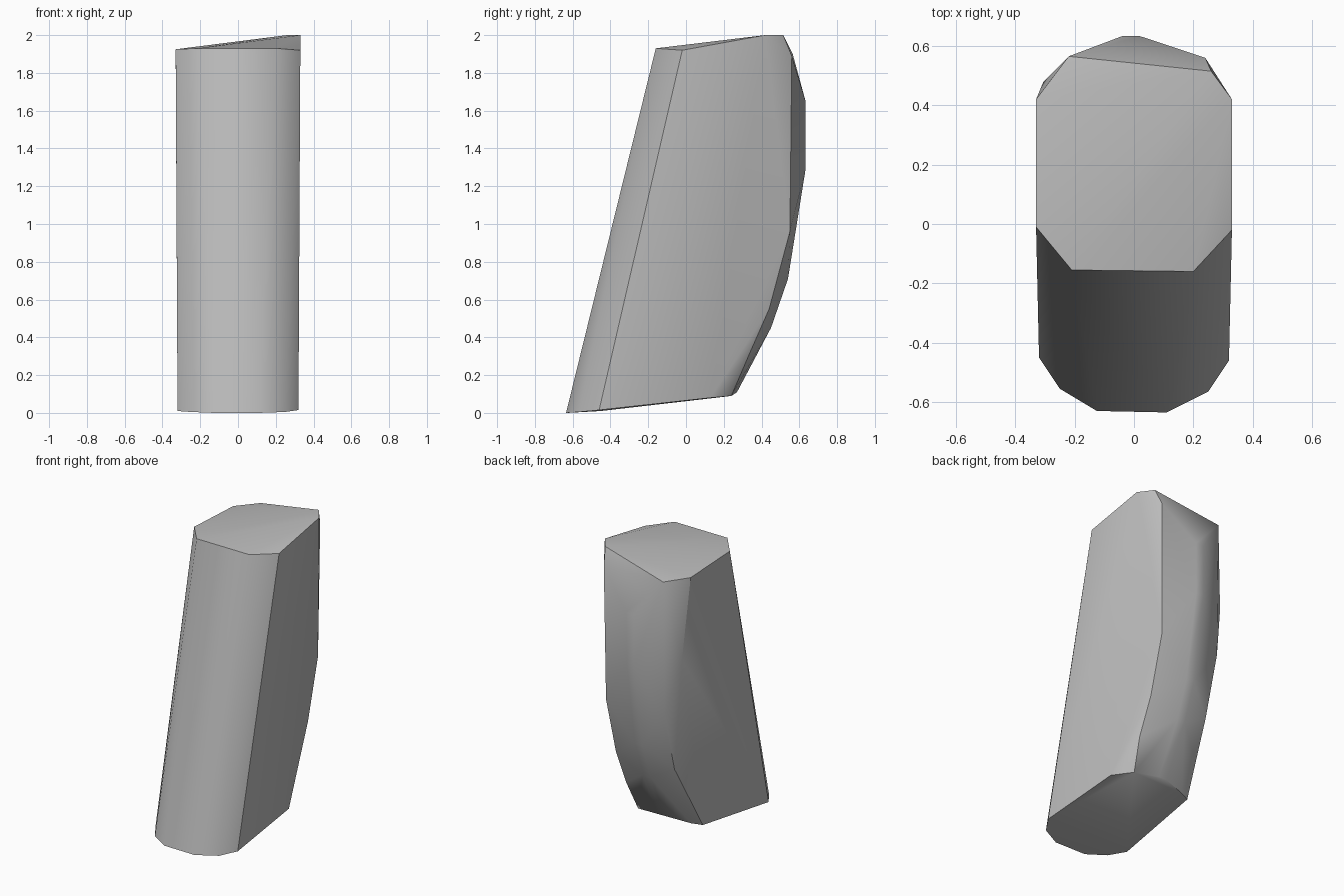
import bpy
import bmesh
import math

cube = bpy.data.objects.get("Cube")
if cube:
    bpy.data.objects.remove(cube, do_unlink=True)

# One plain grey material
grey = bpy.data.materials.new("plain_grey")
grey.use_nodes = True
colour = (0.5, 0.5, 0.5, 1)
grey.diffuse_color = colour
grey.node_tree.nodes["Principled BSDF"].inputs["Base Color"].default_value = colour

# Sloping underside: rounded front, chamfered back
base = [(-.32, -.45, .01), (-.25, -.555, .005), (-.125, -.63, 0), (.11, -.635, 0),
        (.25, -.565, .005), (.32, -.46, .015), (.3, .13, .08), (.2, .24, .09),
        (-.2, .23, .09), (-.27, .2, .085)]

# Tilted top face, highest at the back on one side
top = [(-.21, -.155, 1.93), (.2, -.16, 1.93), (.33, -.02, 1.92), (.33, .42, 2),
       (.26, .515, 2), (-.22, .565, 1.9), (-.33, .42, 1.905), (-.33, -.01, 1.925)]

# Curved back: a central ridge and a crease on each side
ridge = [(.27, .11), (.45, .45), (.54, .71), (.633, 1.29), (.633, 1.65)]
crease = [(.33, .3), (.44, .55), (.55, .96)]
back = [(x, y, z) for y, z in ridge for x in (-.04, .02)]
back += [(x, y, z) for y, z in crease for x in (-.22, .23)]
back += [(.24, .56, 1.89), (-.305, .48, 1.35)]

# Wrap the outline points into one solid block
bm = bmesh.new()
for point in base + top + back:
    bm.verts.new(point)
hull = bmesh.ops.convex_hull(bm, input=bm.verts)
loose = [v for v in bm.verts if not v.link_faces]
bmesh.ops.delete(bm, geom=loose, context="VERTS")
bmesh.ops.recalc_face_normals(bm, faces=bm.faces)

mesh = bpy.data.meshes.new("leaning_block")
bm.to_mesh(mesh)
bm.free()
mesh.materials.append(grey)
block = bpy.data.objects.new("leaning_block", mesh)
bpy.context.collection.objects.link(block)

# Smooth the gentle bends and keep the edges sharp
bpy.ops.object.select_all(action="DESELECT")
block.select_set(True)
bpy.context.view_layer.objects.active = block
bpy.ops.object.shade_smooth_by_angle(angle=math.radians(30))
